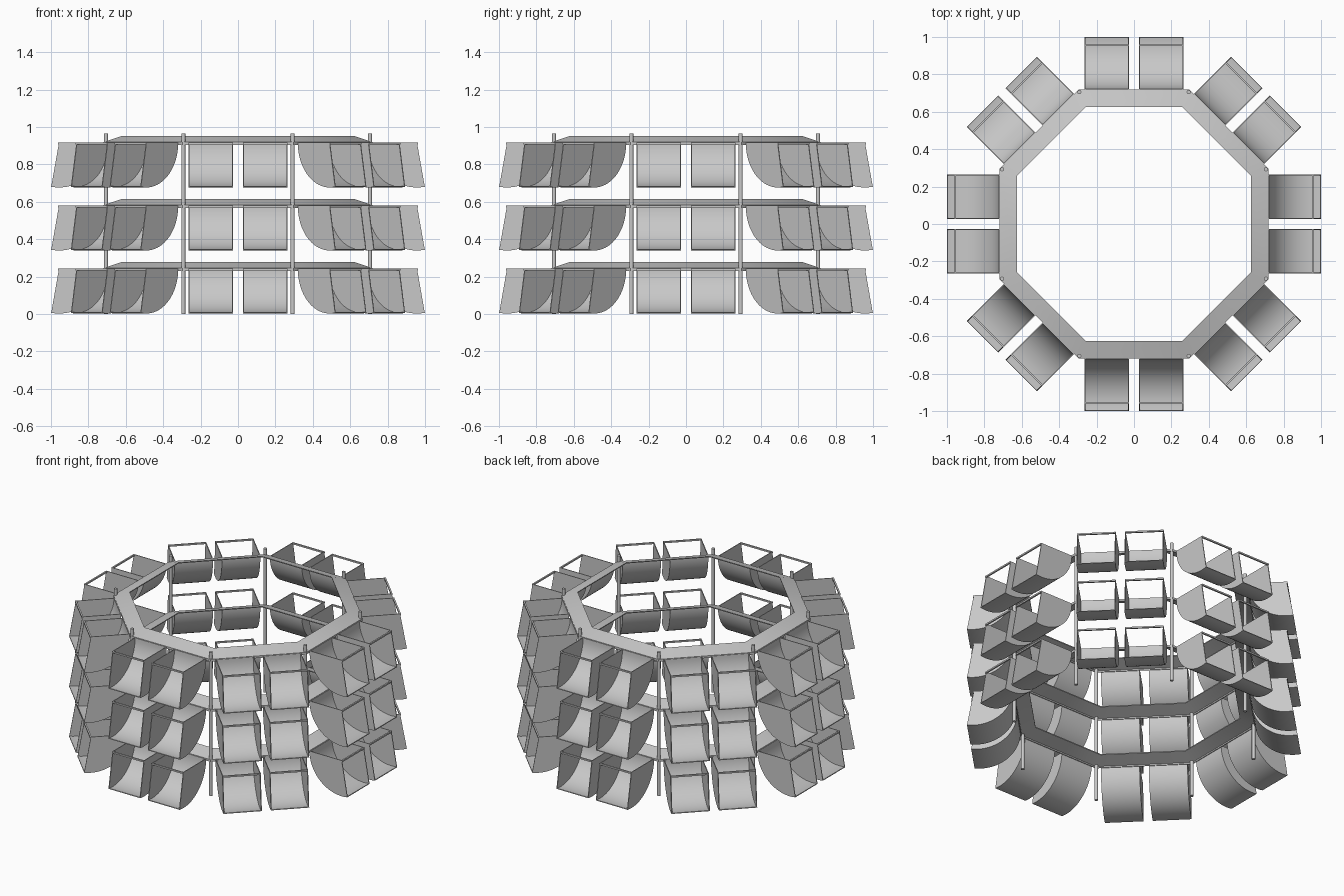
import bpy
import bmesh
import math
from mathutils import Matrix

SIDES, TIERS = 8, 3
TIER_STEP, FIRST_TOP = 0.337, 0.243      # spacing and height of the bucket rims
PIVOT, RADIUS, SHEET = 0.957, 0.24, 0.005
WIDTH, GAP = 0.237, 0.028
RIM = 0.718                              # outer apothem of the rings

cube = bpy.data.objects.get("Cube")
if cube:
    bpy.data.objects.remove(cube, do_unlink=True)

steel = bpy.data.materials.new("grey steel")
steel.use_nodes = True
steel.diffuse_color = (0.58, 0.58, 0.58, 1)
steel.node_tree.nodes["Principled BSDF"].inputs["Base Color"].default_value = steel.diffuse_color


def prism(bm, profile, y0, y1):
    """Extrude an (x, z) profile along y."""
    a = [bm.verts.new((x, y0, z)) for x, z in profile]
    b = [bm.verts.new((x, y1, z)) for x, z in profile]
    n = len(profile)
    bm.faces.new(a)
    bm.faces.new(b[::-1])
    for i in range(n):
        j = (i + 1) % n
        bm.faces.new((a[i], b[i], b[j], a[j]))


def finish(bm, name):
    bmesh.ops.recalc_face_normals(bm, faces=bm.faces)
    mesh = bpy.data.meshes.new(name)
    bm.to_mesh(mesh)
    bm.free()
    mesh.materials.append(steel)
    mesh.shade_smooth()
    mesh.set_sharp_from_angle(angle=math.radians(30))
    return mesh


def place(mesh, name, matrix):
    obj = bpy.data.objects.new(name, mesh)
    obj.matrix_world = matrix
    bpy.context.collection.objects.link(obj)


def arc(radius, steps=20):
    angles = [math.radians(180 + 100 * i / steps) for i in range(steps + 1)]
    return [(PIVOT + radius * math.cos(t), radius * math.sin(t)) for t in angles]


# Bucket: curved back sheet, two sector cheeks and a bar across the open front
bm = bmesh.new()
half = WIDTH / 2
prism(bm, arc(RADIUS) + arc(RADIUS - SHEET)[::-1], -half, half)
for side in (-1, 1):
    prism(bm, [(PIVOT, 0)] + arc(RADIUS), side * half, side * (half - SHEET))
b = 0.005
prism(bm, [(PIVOT - b, -b * 2), (PIVOT + b, -b * 2), (PIVOT + b, 0), (PIVOT - b, 0)], -half, half)
bucket = finish(bm, "bucket")

# Ring: sloping plate with a short outer lip, swept round the octagon
bm = bmesh.new()
section = [(RIM, -0.012), (RIM, 0.003), (0.625, 0.034), (0.625, 0.028),
           (RIM - 0.006, -0.003), (RIM - 0.006, -0.012)]
loops = []
for i in range(SIDES):
    turn = math.tau * (i + 0.5) / SIDES
    k = 1 / math.cos(math.pi / SIDES)
    loops.append([bm.verts.new((r * k * math.cos(turn), r * k * math.sin(turn), z))
                  for r, z in section])
for i, here in enumerate(loops):
    there = loops[(i + 1) % SIDES]
    for j in range(len(section)):
        m = (j + 1) % len(section)
        bm.faces.new((here[j], there[j], there[m], here[m]))
ring = finish(bm, "ring")

# Post: thin round upright
bm = bmesh.new()
bmesh.ops.create_cone(bm, cap_ends=True, segments=16, radius1=0.011, radius2=0.011, depth=0.966)
post = finish(bm, "post")

# Assemble tiers and uprights
for tier in range(TIERS):
    top = FIRST_TOP + tier * TIER_STEP
    place(ring, f"ring_{tier}", Matrix.Translation((0, 0, top)))
    for i in range(SIDES):
        turn = Matrix.Rotation(math.tau * i / SIDES, 4, "Z")
        for side in (-1, 1):
            shift = Matrix.Translation((0, side * (GAP + half), top))
            place(bucket, f"bucket_{tier}_{i}_{'left' if side > 0 else 'right'}", turn @ shift)
for i in range(SIDES):
    turn = Matrix.Rotation(math.tau * (i + 0.5) / SIDES, 4, "Z")
    place(post, f"post_{i}", turn @ Matrix.Translation((0.764, 0, 0.483)))
